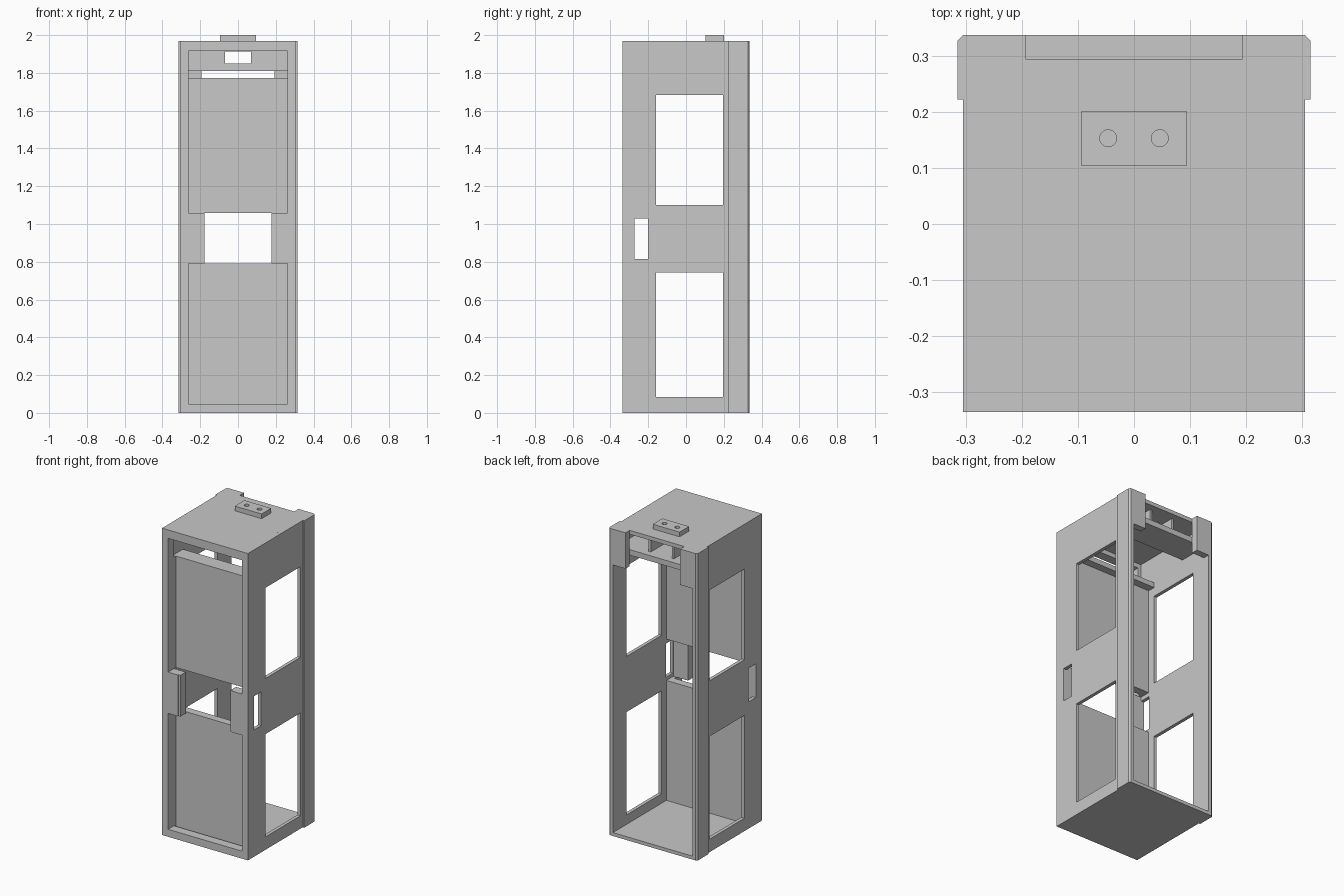
import bpy
import bmesh
import math
from mathutils import Vector

old = bpy.data.objects.get("Cube")
if old:
    bpy.data.objects.remove(old, do_unlink=True)

GREY = (0.58, 0.58, 0.58, 1.0)
grey = bpy.data.materials.new("plain grey")
grey.use_nodes = True
grey.diffuse_color = GREY
grey.node_tree.nodes["Principled BSDF"].inputs["Base Color"].default_value = GREY


def rect(u0, u1, v0, v1):
    return [(u0, v0), (u1, v0), (u1, v1), (u0, v1)]


def circle(u, v, r, n=24):
    return [(u + r * math.cos(2 * math.pi * i / n), v + r * math.sin(2 * math.pi * i / n))
            for i in range(n)]


def plate(name, axis, lo, hi, outline, holes=()):
    """Extrude an outline with holes along an axis, from lo to hi."""
    place = {"x": lambda u, v: (lo, u, v),
             "y": lambda u, v: (u, lo, v),
             "z": lambda u, v: (u, v, lo)}[axis]
    bm = bmesh.new()
    for loop in [outline, *holes]:
        vs = [bm.verts.new(place(u, v)) for u, v in loop]
        for a, b in zip(vs, vs[1:] + vs[:1]):
            bm.edges.new((a, b))
    bmesh.ops.triangle_fill(bm, use_beauty=True, use_dissolve=False, edges=bm.edges[:])
    ext = bmesh.ops.extrude_face_region(bm, geom=bm.faces[:], use_keep_orig=True)
    shift = Vector([hi - lo if a == axis else 0 for a in "xyz"])
    moved = [g for g in ext["geom"] if isinstance(g, bmesh.types.BMVert)]
    bmesh.ops.translate(bm, vec=shift, verts=moved)
    bmesh.ops.recalc_face_normals(bm, faces=bm.faces[:])
    mesh = bpy.data.meshes.new(name)
    bm.to_mesh(mesh)
    bm.free()
    mesh.materials.append(grey)
    obj = bpy.data.objects.new(name, mesh)
    bpy.context.collection.objects.link(obj)
    return obj


FRONT, BACK, TOP = -0.335, 0.337, 1.97
SIDE, INNER = 0.305, 0.283
ROOF, FLOOR = 1.945, 0.022
OPEN = 0.262                        # half width of the front opening
GRIP = 0.193                        # half width of the gap between the grips
NOTCH, SHELF = 0.194, 0.294         # half width and front edge of the rear notch
GAP_LOW, GAP_HIGH = 0.792, 1.057    # height range of the hand gap
FRAME_BACK = -0.275
PANEL_FRONT, PANEL_BACK = -0.256, -0.205
PANEL_TOP, HEAD = 1.772, 1.916

# Side walls, rear rails, corner blocks, panel guides and grip lips
for s, label in ((1, "left"), (-1, "right")):
    plate(label + "_wall", "x", s * INNER, s * SIDE, rect(FRONT, BACK, 0, TOP),
          [rect(-0.158, 0.197, 0.083, 0.743),
           rect(-0.158, 0.197, 1.1, 1.682),
           rect(-0.272, -0.2, 0.814, 1.03)])
    plate(label + "_rear_rail", "z", 0, TOP,
          [(s * SIDE, 0.222), (s * 0.315, 0.222), (s * 0.315, 0.327), (s * SIDE, BACK)])
    plate(label + "_corner_block", "y", SHELF, BACK,
          rect(*sorted((s * NOTCH, s * INNER)), 1.74, ROOF))
    for part, low, high in (("lower", FLOOR, GAP_LOW), ("upper", GAP_HIGH, PANEL_TOP)):
        plate(f"{label}_{part}_guide", "y", FRAME_BACK, PANEL_FRONT,
              rect(*sorted((s * OPEN, s * INNER)), low, high))
    plate(label + "_grip_lip", "y", -0.33, FRAME_BACK,
          rect(*sorted((s * 0.178, s * GRIP)), GAP_LOW, GAP_HIGH))

# Floor and notched roof with screw holes
screws = [circle(s * 0.046, 0.153, 0.015) for s in (-1, 1)]
plate("floor", "z", 0, FLOOR, rect(-INNER, INNER, FRONT, BACK))
plate("roof", "z", ROOF, TOP,
      [(-INNER, FRONT), (INNER, FRONT), (INNER, BACK), (NOTCH, BACK),
       (NOTCH, SHELF), (-NOTCH, SHELF), (-NOTCH, BACK), (-INNER, BACK)], screws)
plate("roof_mount", "z", TOP, 2.0, rect(-0.095, 0.095, 0.104, 0.201), screws)

# Front frame, widened into grips at mid height
half = [(OPEN, 0.048), (OPEN, GAP_LOW), (GRIP, GAP_LOW),
        (GRIP, GAP_HIGH), (OPEN, GAP_HIGH), (OPEN, HEAD)]
plate("front_frame", "y", FRONT, FRAME_BACK, rect(-INNER, INNER, FLOOR, ROOF),
      [half + [(-x, z) for x, z in reversed(half)]])

# Recessed front panels, the upper one with an inward ledge
plate("lower_panel", "y", PANEL_FRONT, PANEL_BACK, rect(-INNER, INNER, FLOOR, GAP_LOW))
plate("upper_panel", "y", PANEL_FRONT, PANEL_BACK, rect(-INNER, INNER, GAP_HIGH, PANEL_TOP))
plate("upper_panel_ledge", "y", PANEL_BACK, -0.155, rect(-INNER, INNER, 1.74, PANEL_TOP))

# Tray under the roof, open at the rear, with a slot in its front wall
plate("tray_floor", "z", 1.811, 1.846, rect(-INNER, INNER, 0.1, SHELF))
plate("tray_front", "y", 0.1, 0.12, rect(-INNER, INNER, 1.846, ROOF),
      [rect(-0.07, 0.07, 1.849, 1.914)])
for s, label in ((1, "left"), (-1, "right")):
    plate(label + "_tray_rib", "x", s * 0.075, s * 0.09, rect(0.12, 0.25, 1.846, ROOF))
